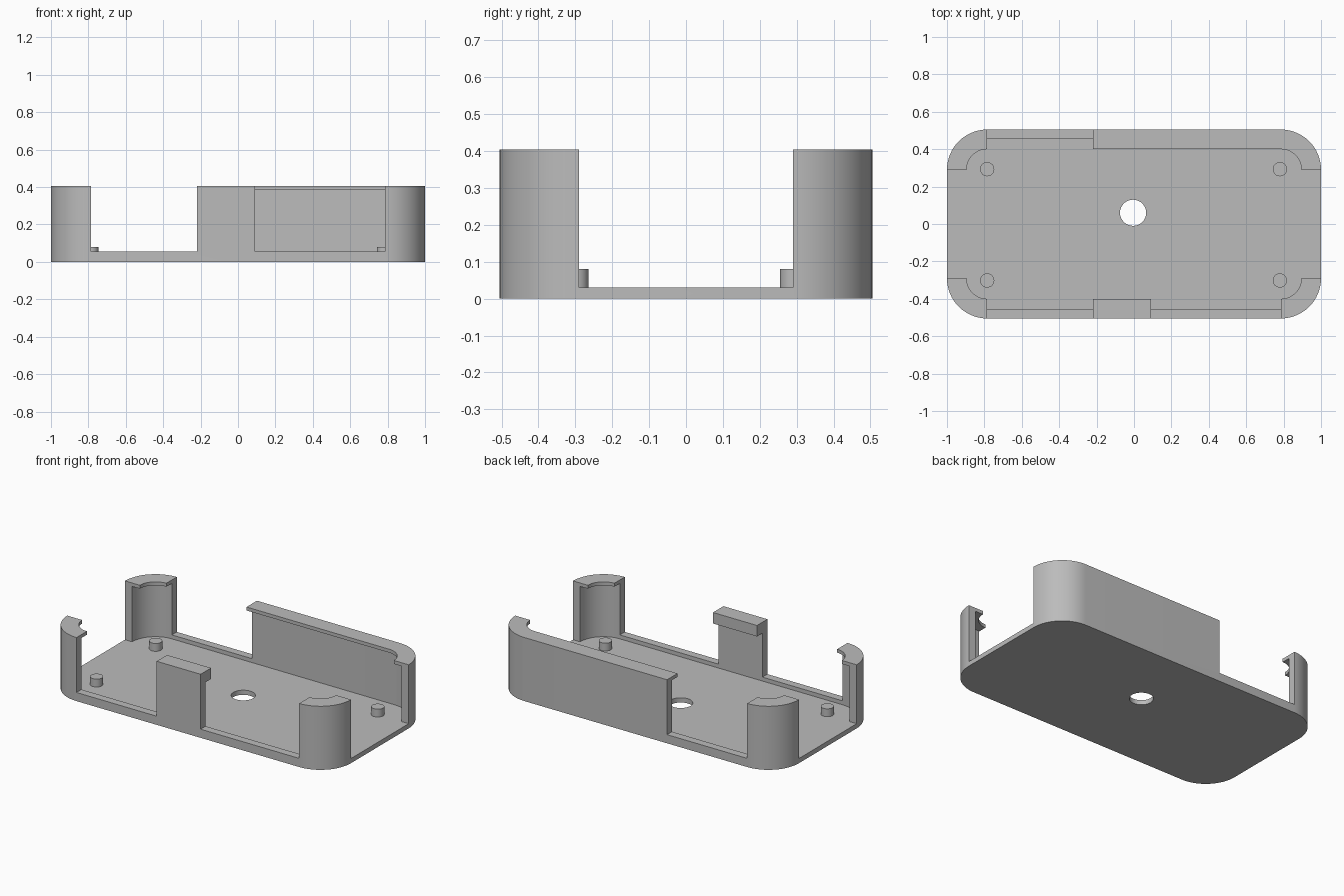
import bpy, bmesh, math

if "Cube" in bpy.data.objects:
    bpy.data.objects.remove(bpy.data.objects["Cube"], do_unlink=True)

HX, HY, R = 1.0, 0.505, 0.215       # half length, half depth, corner radius
FLOOR, SILL, LIP, TOP = 0.03, 0.055, 0.383, 0.405
OPEN_X, OPEN_Y = HX - R, HY - R     # where the corner columns end
POST = (-0.22, 0.09)                # extent of the front post

grey = bpy.data.materials.new("plain grey")
grey.use_nodes = True
grey.diffuse_color = (0.5, 0.5, 0.5, 1)
grey.node_tree.nodes["Principled BSDF"].inputs["Base Color"].default_value = (0.5, 0.5, 0.5, 1)


def prism(name, outline, z0, z1):
    """Extrude a flat outline between two heights."""
    bm = bmesh.new()
    face = bm.faces.new([bm.verts.new((x, y, z0)) for x, y in outline])
    top = bmesh.ops.extrude_face_region(bm, geom=[face])["geom"]
    verts = [v for v in top if isinstance(v, bmesh.types.BMVert)]
    bmesh.ops.translate(bm, verts=verts, vec=(0, 0, z1 - z0))
    bmesh.ops.recalc_face_normals(bm, faces=bm.faces)
    mesh = bpy.data.meshes.new(name)
    bm.to_mesh(mesh)
    bm.free()
    mesh.materials.append(grey)
    obj = bpy.data.objects.new(name, mesh)
    bpy.context.collection.objects.link(obj)
    return obj


def rounded(inset, steps=16):
    """Rounded rectangle, moved inward from the outer edge."""
    pts = []
    for i, (sx, sy) in enumerate(((1, 1), (-1, 1), (-1, -1), (1, -1))):
        for k in range(steps + 1):
            a = math.pi / 2 * (i + k / steps)
            pts.append((sx * OPEN_X + (R - inset) * math.cos(a),
                        sy * OPEN_Y + (R - inset) * math.sin(a)))
    return pts


def rect(x0, x1, y0, y1):
    return [(x0, y0), (x1, y0), (x1, y1), (x0, y1)]


def circle(cx, cy, r, n=32):
    return [(cx + r * math.cos(math.tau * k / n), cy + r * math.sin(math.tau * k / n))
            for k in range(n)]


def smooth(obj):
    obj.data.shade_smooth()
    obj.data.set_sharp_from_angle(angle=math.radians(30))


# Tray: solid block, hollowed out and opened on its sides
tray = prism("tray", rounded(0), 0, TOP)
cutters = [
    prism("cavity_cutter", rounded(0.05), FLOOR, LIP),
    prism("lip_cutter", rounded(0.105), LIP - 0.1, TOP + 0.1),
    prism("side_cutter", rect(-1.2, 1.2, -OPEN_Y, OPEN_Y), FLOOR, TOP + 0.2),
    prism("front_right_cutter", rect(-OPEN_X, POST[0], -0.7, -0.35), SILL, TOP + 0.2),
    prism("front_left_cutter", rect(POST[1], OPEN_X, -0.7, -0.35), SILL, TOP + 0.2),
    prism("back_cutter", rect(-OPEN_X, POST[0], 0.35, 0.7), SILL, TOP + 0.2),
    prism("hole_cutter", circle(-0.005, 0.06, 0.07), -0.1, 0.1),
]
for cutter in cutters:
    cutter.hide_render = True
    mod = tray.modifiers.new(cutter.name, 'BOOLEAN')
    mod.operation = 'DIFFERENCE'
    mod.solver = 'EXACT'
    mod.object = cutter

# Bake the cuts and drop the cutters
depsgraph = bpy.context.evaluated_depsgraph_get()
baked = bpy.data.meshes.new_from_object(tray.evaluated_get(depsgraph))
tray.modifiers.clear()
tray.data = baked
baked.name = "tray"
for cutter in cutters:
    bpy.data.objects.remove(cutter, do_unlink=True)
smooth(tray)

# Deeper catch under the lip of the front post
prism("post_catch", rect(POST[0], POST[1], -0.455, -0.4), 0.335, LIP)

# Four locating pegs on the floor
for side, x in (("right", -0.785), ("left", 0.78)):
    for end, y in (("front", -0.302), ("back", 0.293)):
        smooth(prism(f"{end}_{side}_peg", circle(x, y, 0.038), FLOOR, 0.08))
